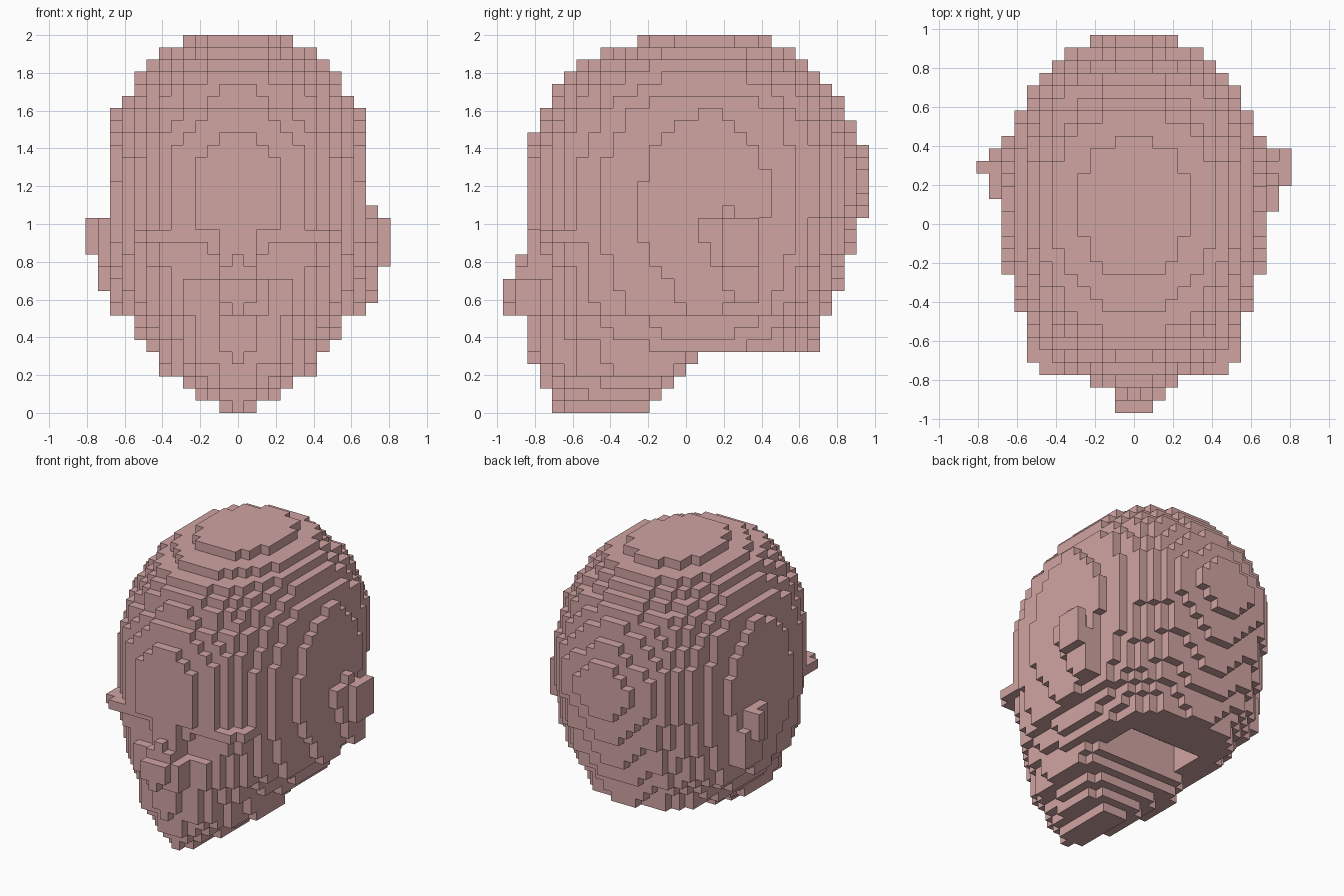
import bpy, bmesh

if "Cube" in bpy.data.objects:
    bpy.data.objects.remove(bpy.data.objects["Cube"], do_unlink=True)

V = 2 / 31  # edge length of one block

skin = bpy.data.materials.new("dusty_pink")
skin.use_nodes = True
COLOUR = (0.63, 0.37, 0.36, 1)
skin.diffuse_color = COLOUR
skin.node_tree.nodes["Principled BSDF"].inputs["Base Color"].default_value = COLOUR

# Profiles per layer from chin to crown, in blocks: half width, front reach, back reach
WIDTH = [1.7, 3.4, 4.4, 6.3, 6.6, 7.4, 8.2, 8.5, 10.05, 10.12, 10.2, 10.3, 10.4, 10.5, 10.5,
         10.5, 10.5, 10.5, 10.5, 10.45, 10.4, 10.3, 10.2, 10.1, 10.02, 9.4, 8.9, 8.4, 7.5, 6.4, 4.5]
FRONT = [10.8, 10.9, 11.7, 11.9, 12.6, 12.8, 12.8, 12.7, 12.6, 12.6, 12.6, 12.6, 12.6, 12.7, 12.9,
         13.0, 13.1, 13.1, 13.1, 13.0, 12.9, 12.8, 12.6, 11.9, 11.7, 10.9, 10.6, 9.8, 8.8, 6.8, 3.9]
BACK = [-3, -2, -1, 0, 1, 10.7, 10.8, 10.9, 11.7, 11.9, 12.6, 12.7, 12.9, 13.6, 13.7, 13.9, 14.6,
        14.8, 14.9, 14.9, 14.8, 14.6, 13.8, 13.6, 12.9, 12.6, 11.8, 10.8, 9.9, 8.8, 6.9]


def box(xs, ys, zs):
    """Blocks in inclusive index ranges."""
    return {(x, y, z) for x in range(xs[0], xs[1] + 1)
            for y in range(ys[0], ys[1] + 1) for z in range(zs[0], zs[1] + 1)}


def head_blocks():
    cells = set()
    for z in range(31):
        jaw = z < 5
        mid = BACK[z] - 3 if jaw else (1.5 if z == 30 else 2)
        n_front = 2 + 0.3 * min(1, z / 15)
        n_back = 4 if jaw else 2.25
        for x in range(-10, 11):
            # eye sockets sit one block behind the brow and cheeks
            socket = 1 if 11 <= z <= 14 and 2 <= abs(x) <= 4 else 0
            for y in range(-15, 15):
                d = y + 0.5 - mid
                if d < 0:
                    t, n = -d / (FRONT[z] + mid - socket), n_front
                else:
                    t, n = d / (BACK[z] - mid), n_back
                if t ** n + (abs(x) / WIDTH[z]) ** n <= 1:
                    cells.add((x, y, z))
    # outer brow corners
    cells |= box((-8, 8), (-11, -8), (14, 14)) | box((-7, 7), (-12, -8), (14, 14))
    # shallow neck hollow in the underside
    return cells - box((-4, 4), (1, 4), (5, 7))


def build(name, cells, solid):
    """Make a mesh from the block faces that are open to the air."""
    bm = bmesh.new()
    corners = {}

    def vert(p):
        if p not in corners:
            corners[p] = bm.verts.new(((p[0] - 0.5) * V, p[1] * V, p[2] * V))
        return corners[p]

    for c in sorted(cells):
        for axis in range(3):
            for side in (0, 1):
                near = list(c)
                near[axis] += 1 if side else -1
                if tuple(near) in solid:
                    continue
                a, b = (axis + 1) % 3, (axis + 2) % 3
                quad = []
                for i, j in ((0, 0), (1, 0), (1, 1), (0, 1)):
                    p = list(c)
                    p[axis] += side
                    p[a] += i
                    p[b] += j
                    quad.append(vert(tuple(p)))
                bm.faces.new(quad if side else quad[::-1])
    mesh = bpy.data.meshes.new(name)
    bm.to_mesh(mesh)
    bm.free()
    mesh.materials.append(skin)
    bpy.context.collection.objects.link(bpy.data.objects.new(name, mesh))


head = head_blocks()

# Nose: broad base, narrow bridge, raised tip
nose = (box((-1, 2), (-14, -12), (8, 10)) | box((-1, 1), (-14, -12), (11, 11))
        | box((0, 0), (-14, -12), (12, 12)) | box((-1, 1), (-15, -15), (9, 10))
        | box((0, 0), (-15, -15), (8, 8))) - head

# Ears: wide at the top, tapering down and back to the lobe
left_ear = (box((9, 11), (1, 4), (14, 15)) | box((9, 11), (2, 5), (12, 13))
            | box((9, 11), (3, 5), (10, 11)) | box((9, 11), (4, 5), (9, 9))
            | box((9, 11), (3, 3), (16, 16)) | box((12, 12), (3, 5), (12, 15))) - head
right_ear = (box((-11, -9), (2, 4), (14, 15)) | box((-11, -9), (2, 5), (12, 13))
             | box((-11, -9), (3, 5), (10, 11)) | box((-12, -12), (4, 4), (13, 15))) - head

solid = head | nose | left_ear | right_ear
for name, cells in (("head", head), ("nose", nose),
                    ("left_ear", left_ear), ("right_ear", right_ear)):
    build(name, cells, solid)
